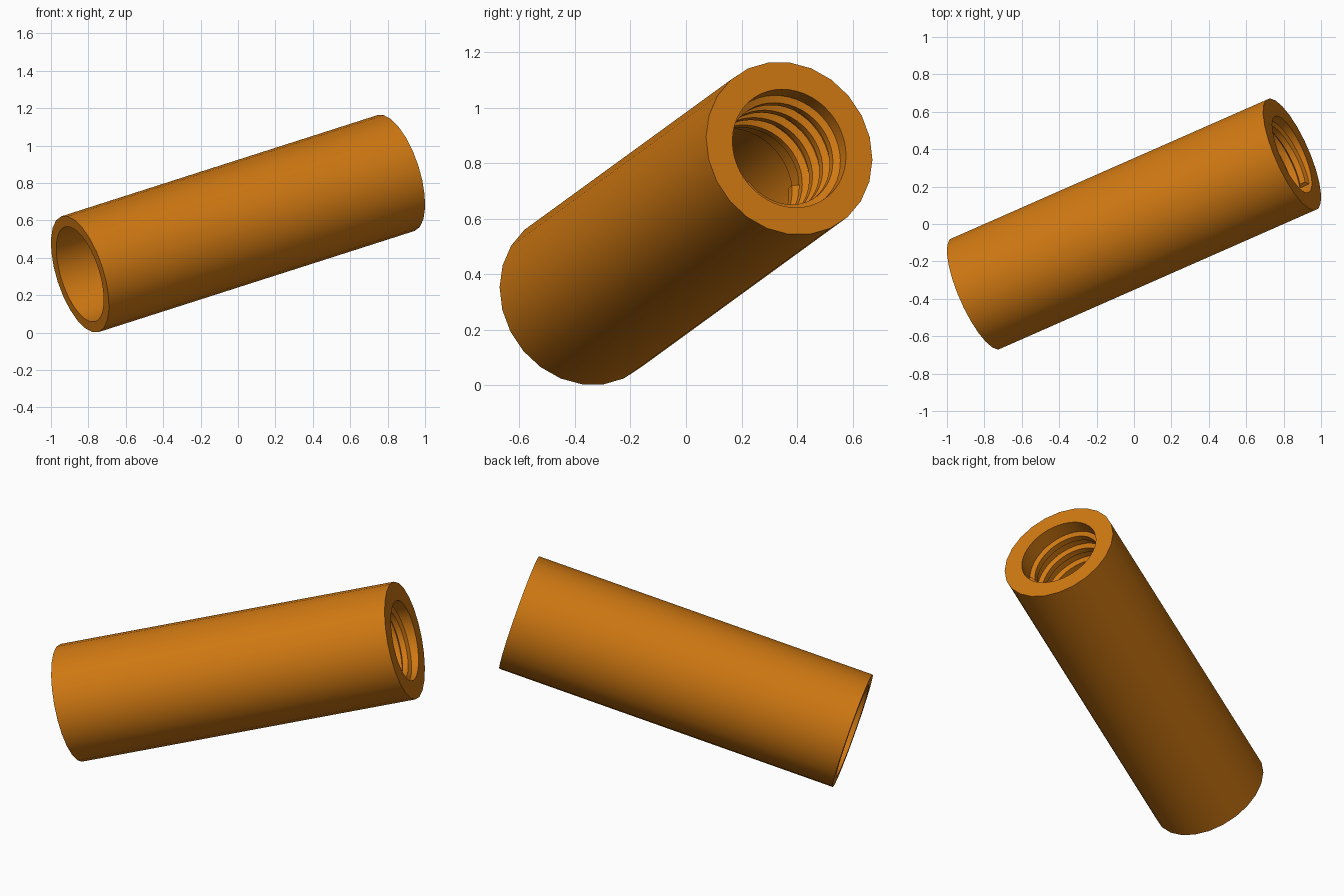
import bpy, bmesh, math
from mathutils import Matrix, Vector

if "Cube" in bpy.data.objects:
    bpy.data.objects.remove(bpy.data.objects["Cube"])

orange = bpy.data.materials.new("orange")
orange.diffuse_color = (0.63, 0.19, 0.006, 1.0)
orange.use_nodes = True
orange.node_tree.nodes["Principled BSDF"].inputs["Base Color"].default_value = orange.diffuse_color

# Tilted frame of the tube: local z runs from the low end to the high end
low = Vector((-0.845, -0.372, 0.312))
high = Vector((0.845, 0.372, 0.853))
LENGTH = (high - low).length
d = (high - low).normalized()
h = Vector((-d.y, d.x, 0)).normalized()
v = d.cross(h)
FRAME = Matrix.Translation(low) @ Matrix((h, v, d)).transposed().to_4x4()

OUTER, WIDE_BORE, NARROW_BORE, CREST = 0.325, 0.265, 0.222, 0.198
SIDES = 24
STEPS = 48
THREAD_DEPTH = 0.50


def sweep(name, rings, closed):
    """Skin a list of equal cross-section loops into one object."""
    bm = bmesh.new()
    loops = [[bm.verts.new(p) for p in ring] for ring in rings]
    n = len(loops[0])
    for i in range(len(loops) if closed else len(loops) - 1):
        a, b = loops[i], loops[(i + 1) % len(loops)]
        for j in range(n):
            k = (j + 1) % n
            bm.faces.new((a[j], a[k], b[k], b[j]))
    if not closed:
        bm.faces.new(loops[0])
        bm.faces.new(loops[-1][::-1])
    bmesh.ops.recalc_face_normals(bm, faces=bm.faces)
    bm.transform(FRAME)
    mesh = bpy.data.meshes.new(name)
    bm.to_mesh(mesh)
    bm.free()
    mesh.materials.append(orange)
    for p in mesh.polygons:
        p.use_smooth = True
    mesh.set_sharp_from_angle(angle=math.radians(30))
    obj = bpy.data.objects.new(name, mesh)
    bpy.context.collection.objects.link(obj)
    return obj


def polar(r, angle, z):
    return (r * math.cos(angle), r * math.sin(angle), z)


# Tube: 24-sided outside, stepped round bore inside
rings = []
for i in range(STEPS):
    a = 2 * math.pi * (i + 1) / STEPS
    out = OUTER if i % 2 == 0 else OUTER * math.cos(math.pi / SIDES)
    profile = [(out, 0), (out, LENGTH), (NARROW_BORE, LENGTH),
               (NARROW_BORE, LENGTH - THREAD_DEPTH),
               (WIDE_BORE, LENGTH - THREAD_DEPTH), (WIDE_BORE, 0)]
    rings.append([polar(r, a, z) for r, z in profile])
sweep("tube", rings, True)

# Internal screw thread: trapezoid ridge wound down from the high end
PITCH, TURNS = 0.095, 4.4
START = math.radians(215)
rings = []
for i in range(int(TURNS * STEPS) + 1):
    t = i / STEPS
    a = START + 2 * math.pi * t
    z = LENGTH - 0.045 - PITCH * t
    section = [(NARROW_BORE + 0.008, 0.032), (CREST, 0.016),
               (CREST, -0.016), (NARROW_BORE + 0.008, -0.032)]
    rings.append([polar(r, a, z + dz) for r, dz in section])
sweep("screw_thread", rings, False)
